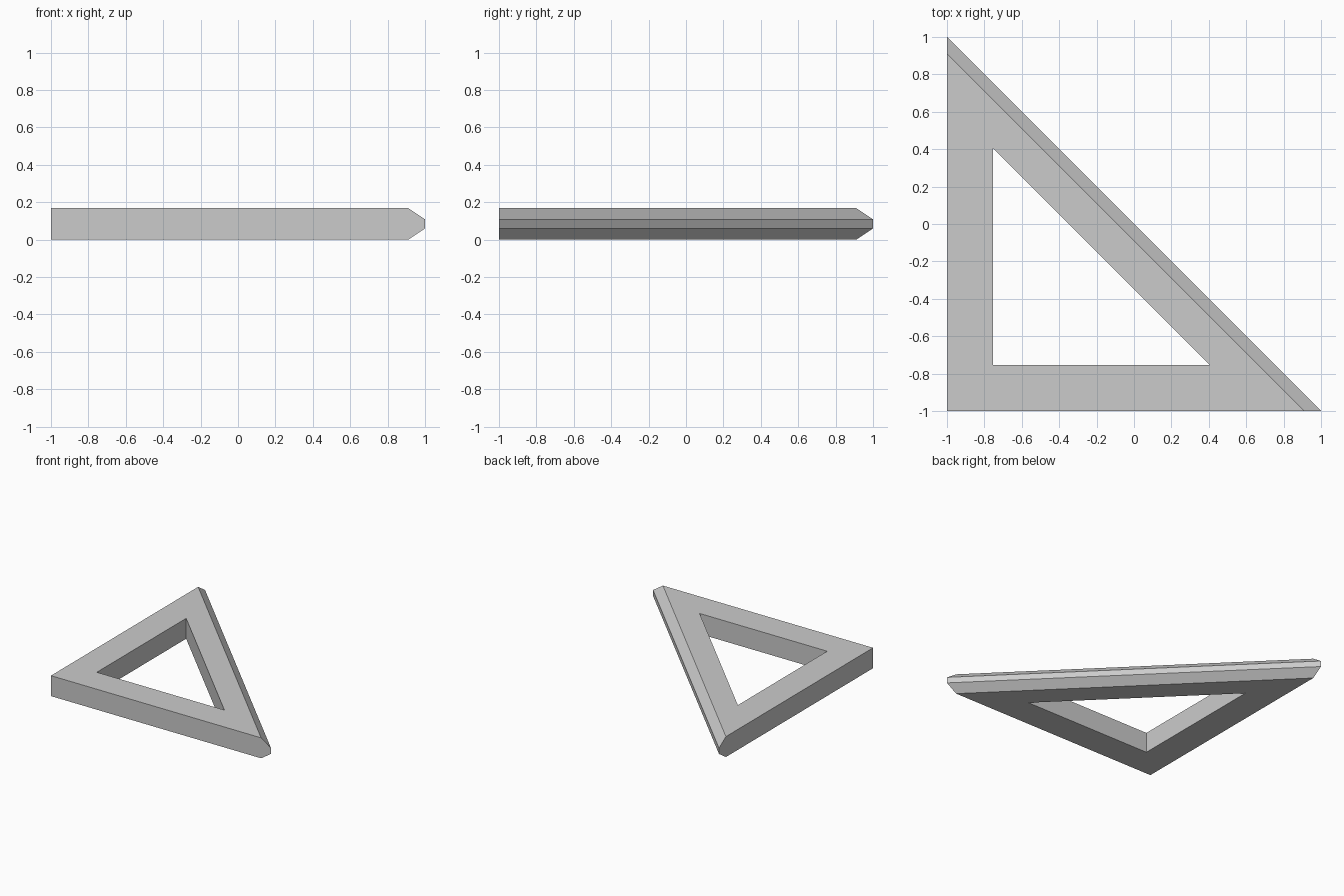
import bpy
import bmesh

cube = bpy.data.objects.get("Cube")
if cube:
    bpy.data.objects.remove(cube, do_unlink=True)

# Plain grey material
grey = bpy.data.materials.new("light_grey")
grey.use_nodes = True
colour = (0.6, 0.6, 0.6, 1)
grey.diffuse_color = colour
grey.node_tree.nodes["Principled BSDF"].inputs["Base Color"].default_value = colour

HEIGHT = 0.168
BEVEL = 0.09       # setback of the bevelled long edge
EDGE_LOW = 0.06    # height where the lower bevel ends
OUTER, INNER = -1.0, -0.755
HOLE_LEG = 1.16


def triangle_ring(bm, corner, leg, z):
    """Right-angled triangle of vertices at one height."""
    points = ((corner, corner), (corner + leg, corner), (corner, corner + leg))
    return [bm.verts.new((x, y, z)) for x, y in points]


# Cross-section of the frame: up the outside, then down the inside
section = (
    (OUTER, 2 - BEVEL, 0),
    (OUTER, 2, EDGE_LOW),
    (OUTER, 2, HEIGHT - EDGE_LOW),
    (OUTER, 2 - BEVEL, HEIGHT),
    (INNER, HOLE_LEG, HEIGHT),
    (INNER, HOLE_LEG, 0),
)

bm = bmesh.new()
rings = [triangle_ring(bm, *level) for level in section]
for i, low in enumerate(rings):
    high = rings[(i + 1) % len(rings)]
    for j in range(3):
        k = (j + 1) % 3
        bm.faces.new((low[j], low[k], high[k], high[j]))

# Merge the flat outer leg walls into single faces
bmesh.ops.dissolve_limit(bm, angle_limit=0.01, verts=bm.verts, edges=bm.edges)
bmesh.ops.recalc_face_normals(bm, faces=bm.faces)

mesh = bpy.data.meshes.new("triangle_frame")
bm.to_mesh(mesh)
bm.free()
mesh.materials.append(grey)
frame = bpy.data.objects.new("triangle_frame", mesh)
bpy.context.collection.objects.link(frame)
